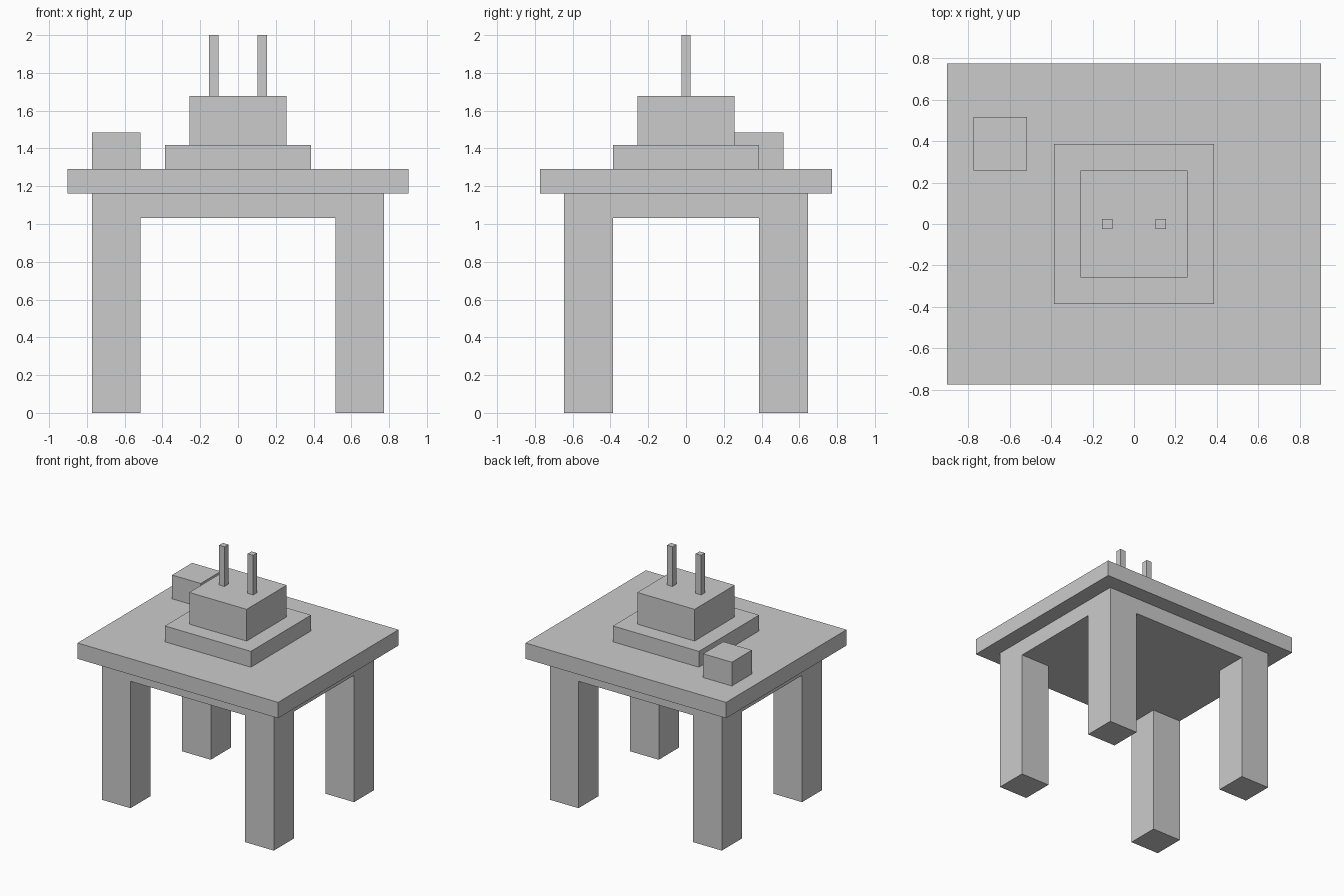
import bpy

if "Cube" in bpy.data.objects:
    bpy.data.objects.remove(bpy.data.objects["Cube"])

U = 2 / 15.5  # module: every size is a multiple of this


def box(name, x, y, z):
    """Box from (min, max) ranges given in modules."""
    ranges = (x, y, z)
    bpy.ops.mesh.primitive_cube_add(size=1)
    ob = bpy.context.object
    ob.name = ob.data.name = name
    ob.location = [(a + b) / 2 * U for a, b in ranges]
    ob.scale = [(b - a) * U for a, b in ranges]
    bpy.ops.object.transform_apply(location=True, scale=True)
    return ob


# Four square legs, mirrored from one corner
legs = box("legs", (4, 6), (3, 5), (0, 8))
mirror = legs.modifiers.new("mirror", 'MIRROR')
mirror.use_axis = (True, True, False)

# Solid slab joining the legs, and the overhanging top
box("under_slab", (-6, 6), (-5, 5), (8, 9))
box("table_top", (-7, 7), (-6, 6), (9, 10))

# Stepped block in the middle of the top
box("block_base", (-3, 3), (-3, 3), (10, 11))
box("block_upper", (-2, 2), (-2, 2), (11, 13))

# Pair of thin upright rods on the block
rods = box("rods", (0.81, 1.19), (-0.19, 0.19), (13, 15.5))
rods.modifiers.new("mirror", 'MIRROR')

# Small box at the back left of the top
box("side_box", (-6, -4), (2, 4), (10, 11.5))
